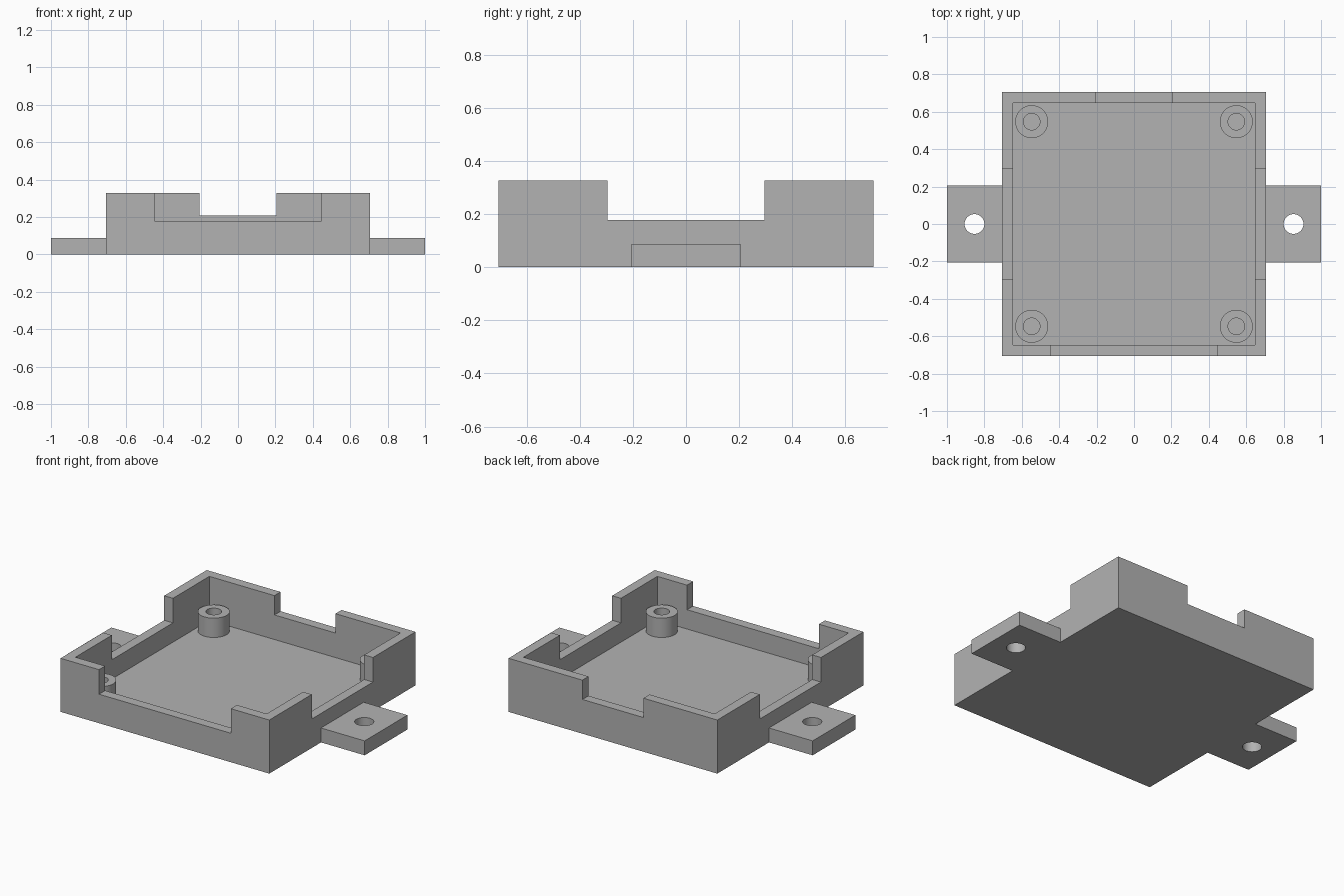
import bpy

cube = bpy.data.objects.get("Cube")
if cube:
    bpy.data.objects.remove(cube, do_unlink=True)

GREY = (0.45, 0.45, 0.45, 1)
grey = bpy.data.materials.new("light grey")
grey.use_nodes = True
grey.diffuse_color = GREY
grey.node_tree.nodes["Principled BSDF"].inputs["Base Color"].default_value = GREY

HALF = 0.705      # half width of the tray
WALL = 0.059      # wall and floor thickness
HEIGHT = 0.327    # full wall height
NOTCH_Z = 0.177   # sill of the front and side notches
BACK_Z = 0.209    # sill of the back notch
POST_Z = 0.177    # top of the corner posts
TAB_Z = 0.088     # thickness of the mounting tabs
TAB_W = 0.206     # half width of the tabs
OVER = 0.1        # cutter overshoot


def finish(name):
    ob = bpy.context.object
    ob.name = ob.data.name = name
    ob.data.materials.append(grey)
    return ob


def box(name, x0, x1, y0, y1, z0, z1):
    bpy.ops.mesh.primitive_cube_add(
        size=1, location=((x0 + x1) / 2, (y0 + y1) / 2, (z0 + z1) / 2))
    bpy.context.object.scale = (x1 - x0, y1 - y0, z1 - z0)
    bpy.ops.object.transform_apply(location=True, rotation=True, scale=True)
    return finish(name)


def cylinder(name, x, y, radius, z0, z1):
    bpy.ops.mesh.primitive_cylinder_add(
        vertices=48, radius=radius, depth=z1 - z0, location=(x, y, (z0 + z1) / 2))
    return finish(name)


def cut(target, cutter):
    mod = target.modifiers.new("cut", 'BOOLEAN')
    mod.operation = 'DIFFERENCE'
    mod.solver = 'EXACT'
    mod.object = cutter
    bpy.context.view_layer.objects.active = target
    bpy.ops.object.modifier_apply(modifier=mod.name)
    bpy.data.objects.remove(cutter, do_unlink=True)


def smooth(ob):
    bpy.ops.object.select_all(action='DESELECT')
    ob.select_set(True)
    bpy.context.view_layer.objects.active = ob
    bpy.ops.object.shade_smooth_by_angle()


# Open tray with notched walls
tray = box("tray", -HALF, HALF, -HALF, HALF, 0, HEIGHT)
inner = HALF - WALL
top = HEIGHT + OVER
out = HALF + OVER
mid = inner - OVER
cut(tray, box("cavity_cutter", -inner, inner, -inner, inner, WALL, top))
cut(tray, box("side_notch_cutter", -out, out, -0.295, 0.295, NOTCH_Z, top))
cut(tray, box("front_notch_cutter", -0.445, 0.445, -out, -mid, NOTCH_Z, top))
cut(tray, box("back_notch_cutter", -0.206, 0.206, mid, out, BACK_Z, top))

# Mounting tabs with screw holes
for side, s in (("left", 1), ("right", -1)):
    x0, x1 = sorted((s * HALF, s))
    tab = box(side + "_mounting_tab", x0, x1, -TAB_W, TAB_W, 0, TAB_Z)
    cut(tab, cylinder("tab_hole_cutter", s * 0.853, 0, 0.053, -OVER, TAB_Z + OVER))
    smooth(tab)

# Hollow corner posts
for side, sx in (("left", 1), ("right", -1)):
    for end, sy in (("front", -1), ("back", 1)):
        x, y = sx * 0.547, sy * 0.547
        post = cylinder(f"{end}_{side}_post", x, y, 0.088, WALL, POST_Z)
        cut(post, cylinder("post_hole_cutter", x, y, 0.044, WALL - OVER, POST_Z + OVER))
        smooth(post)
